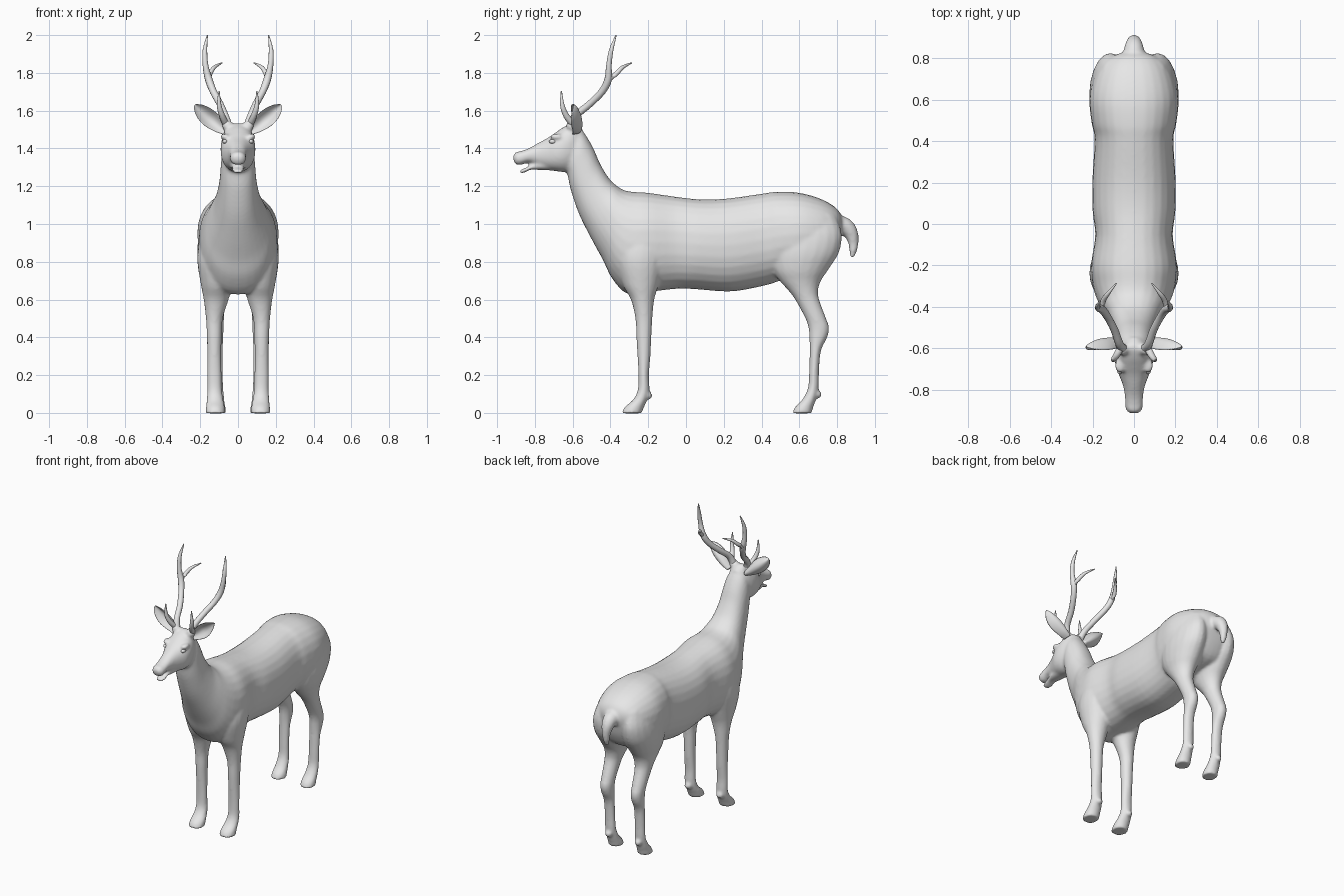
import bpy, bmesh, math
from mathutils import Vector as V, Matrix

grey = bpy.data.materials.new("plain_grey")
grey.diffuse_color = (0.8, 0.8, 0.8, 1)


def spline(rows, n=4):
    """Catmull-Rom interpolation through rows of numbers."""
    out = []
    for i in range(len(rows) - 1):
        p0, p1, p2 = rows[max(i - 1, 0)], rows[i], rows[i + 1]
        p3 = rows[min(i + 2, len(rows) - 1)]
        for k in range(n):
            t = k / n
            out.append([0.5 * (2 * b + (c - a) * t + (2 * a - 5 * b + 4 * c - d) * t * t
                               + (3 * b - a - 3 * c + d) * t ** 3)
                        for a, b, c, d in zip(p0, p1, p2, p3)])
    return out + [list(rows[-1])]


def loft(bm, rings, seg=24, power=1.0, cup=None):
    """Skin rings given as (centre, half axis a, half axis b)."""
    loops = []
    for c, a, b in rings:
        ring = []
        for i in range(seg):
            t = 2 * math.pi * i / seg
            ct, st = math.cos(t), math.sin(t)
            p = (c + a * math.copysign(abs(ct) ** power, ct)
                 + b * math.copysign(abs(st) ** power, st))
            if cup:
                p = p + cup * (a.length * ct * ct)
            ring.append(bm.verts.new(p))
        loops.append(ring)
    faces = [bm.faces.new((p[i], p[(i + 1) % seg], q[(i + 1) % seg], q[i]))
             for p, q in zip(loops, loops[1:]) for i in range(seg)]
    faces += [bm.faces.new(loops[0]), bm.faces.new(loops[-1])]
    bmesh.ops.recalc_face_normals(bm, faces=faces)


def upright(bm, rows, power=1.0):
    """Rows: top y, top z, bottom y, bottom z, half width."""
    rings = []
    for yt, zt, yb, zb, w in spline(rows):
        top, bot = V((0, yt, zt)), V((0, yb, zb))
        rings.append(((top + bot) / 2, V((w, 0, 0)), (top - bot) / 2))
    loft(bm, rings, 28, power)


def limb(bm, rows, s):
    """Rows: z, front y, back y, inner x, outer x."""
    rings = [(V((s * (xi + xo) / 2, (yf + yb) / 2, z)),
              V(((xo - xi) / 2, 0, 0)), V((0, (yb - yf) / 2, 0)))
             for z, yf, yb, xi, xo in spline(rows)]
    loft(bm, rings, 20)


def tube(bm, rows, s=1, seg=10):
    """Rows: x, y, z, radius."""
    pts = spline(rows)
    P = [V((s * p[0], p[1], p[2])) for p in pts]
    rings = []
    for i, p in enumerate(P):
        t = (P[min(i + 1, len(P) - 1)] - P[max(i - 1, 0)]).normalized()
        a = t.cross(V((0, 1, 0.3)) if abs(t.y) < 0.8 and seg < 12 else V((1, 0, 0))).normalized()
        rings.append((p, a * pts[i][3], t.cross(a) * pts[i][3]))
    loft(bm, rings, seg)


def ball(bm, loc, size):
    bmesh.ops.create_uvsphere(bm, u_segments=16, v_segments=10, radius=1,
                              matrix=Matrix.Translation(loc) @ Matrix.Diagonal((*size, 1)))


def finish(bm, name):
    me = bpy.data.meshes.new(name)
    for f in bm.faces:
        f.smooth = True
    bm.to_mesh(me)
    bm.free()
    ob = bpy.data.objects.new(name, me)
    me.materials.append(grey)
    bpy.context.collection.objects.link(ob)
    return ob


# Body: trunk and neck, head, jaw, legs and tail fused into one skin
bm = bmesh.new()
upright(bm, [
    (.835, 1.02, .82, .94, .05), (.80, 1.08, .795, .85, .13), (.72, 1.13, .74, .77, .185),
    (.60, 1.165, .62, .73, .215), (.48, 1.17, .50, .70, .205), (.40, 1.16, .42, .675, .19),
    (.22, 1.135, .24, .643, .20), (.08, 1.13, .05, .655, .20), (-.06, 1.145, -.05, .657, .187),
    (-.20, 1.165, -.20, .64, .208), (-.28, 1.17, -.31, .63, .20), (-.33, 1.18, -.39, .71, .18),
    (-.37, 1.205, -.44, .81, .155), (-.41, 1.245, -.50, .92, .125), (-.455, 1.32, -.565, 1.05, .102),
    (-.49, 1.40, -.61, 1.18, .092), (-.53, 1.47, -.63, 1.27, .085), (-.57, 1.52, -.66, 1.31, .07)], 0.9)
upright(bm, [
    (-.545, 1.50, -.56, 1.30, .05), (-.59, 1.535, -.60, 1.28, .08), (-.64, 1.518, -.65, 1.275, .092),
    (-.69, 1.485, -.69, 1.28, .088), (-.73, 1.457, -.73, 1.288, .072), (-.78, 1.43, -.78, 1.305, .053),
    (-.83, 1.402, -.83, 1.325, .044), (-.87, 1.387, -.875, 1.313, .043),
    (-.90, 1.38, -.90, 1.315, .037), (-.915, 1.362, -.912, 1.335, .02)], 0.9)
upright(bm, [
    (-.70, 1.34, -.70, 1.283, .05), (-.78, 1.325, -.78, 1.286, .04), (-.82, 1.312, -.82, 1.288, .032),
    (-.85, 1.297, -.855, 1.272, .032), (-.88, 1.286, -.88, 1.268, .02)])
front_leg = [
    (.98, -.31, -.12, .07, .185), (.90, -.34, -.11, .06, .207), (.80, -.36, -.12, .045, .215),
    (.68, -.335, -.145, .03, .197), (.60, -.292, -.168, .05, .182), (.50, -.268, -.178, .08, .17),
    (.40, -.263, -.183, .086, .165), (.30, -.257, -.188, .088, .163), (.20, -.252, -.196, .086, .163),
    (.12, -.256, -.193, .084, .163), (.07, -.28, -.205, .077, .166), (.03, -.325, -.222, .07, .17),
    (-.002, -.342, -.235, .068, .172)]
hind_leg = [
    (1.05, .50, .79, .03, .17), (.95, .46, .825, .02, .205), (.85, .44, .81, .01, .216),
    (.76, .455, .755, .015, .205), (.70, .495, .715, .035, .188), (.65, .54, .70, .052, .177),
    (.60, .578, .705, .065, .17), (.50, .632, .742, .074, .163), (.45, .648, .758, .076, .16),
    (.40, .653, .748, .078, .158), (.33, .655, .715, .08, .155), (.22, .652, .704, .08, .153),
    (.13, .645, .702, .077, .153), (.07, .615, .688, .072, .157), (.03, .577, .674, .066, .16),
    (-.002, .562, .665, .065, .162)]
for s in (-1, 1):
    limb(bm, front_leg, s)
    limb(bm, hind_leg, s)
    ball(bm, (s * .123, -.197, .092), (.026, .018, .022))    # dewclaws
    ball(bm, (s * .115, .700, .098), (.024, .018, .022))
    ball(bm, (s * .068, -.685, 1.462), (.026, .035, .016))   # brows
    ball(bm, (s * .055, -.605, 1.52), (.03, .03, .03))       # antler bases
tube(bm, [(0, .79, .99, .06), (0, .84, .985, .05), (0, .873, .95, .039),
          (0, .886, .90, .027), (0, .885, .86, .021), (0, .878, .825, .012)], seg=16)
body = finish(bm, "body")
rm = body.modifiers.new("fuse", 'REMESH')
rm.mode, rm.voxel_size, rm.use_smooth_shade = 'VOXEL', 0.0095, True
sm = body.modifiers.new("soften", 'SMOOTH')
sm.factor, sm.iterations = 0.5, 5

beam = [(.05, -.605, 1.51, .024), (.07, -.58, 1.575, .02), (.095, -.51, 1.635, .019),
        (.13, -.445, 1.70, .019), (.155, -.412, 1.765, .02), (.172, -.408, 1.84, .015),
        (.175, -.396, 1.92, .012), (.162, -.37, 2.0, .003)]
rear_tine = [(.158, -.412, 1.765, .014), (.148, -.37, 1.795, .013),
             (.125, -.335, 1.83, .010), (.085, -.287, 1.853, .003)]
brow_tine = [(.065, -.60, 1.53, .018), (.085, -.635, 1.575, .016),
             (.10, -.655, 1.63, .012), (.10, -.66, 1.705, .003)]
for s, side in ((-1, "left"), (1, "right")):
    # Antler: main beam with two tines
    bm = bmesh.new()
    for path in (beam, rear_tine, brow_tine):
        tube(bm, path, s)
    finish(bm, side + "_antler")

    # Ear: flattened leaf with its edges curled forward; rows x, y, z, half width, thickness
    bm = bmesh.new()
    across = V((-s * .68, 0, .73))
    rings = [(V((s * x, y, z)), across * w, V((0, th, 0)))
             for x, y, z, w, th in spline([
                 (.065, -.575, 1.49, .022, .02), (.10, -.565, 1.515, .034, .016),
                 (.14, -.56, 1.55, .046, .010), (.175, -.565, 1.58, .044, .008),
                 (.208, -.577, 1.61, .029, .006), (.23, -.59, 1.63, .006, .003)])]
    loft(bm, rings, 20, 1.0, V((0, -1.0, 0)))
    finish(bm, side + "_ear")

    # Eye
    bm = bmesh.new()
    ball(bm, (s * .069, -.705, 1.437), (.013, .020, .012))
    finish(bm, side + "_eye")
